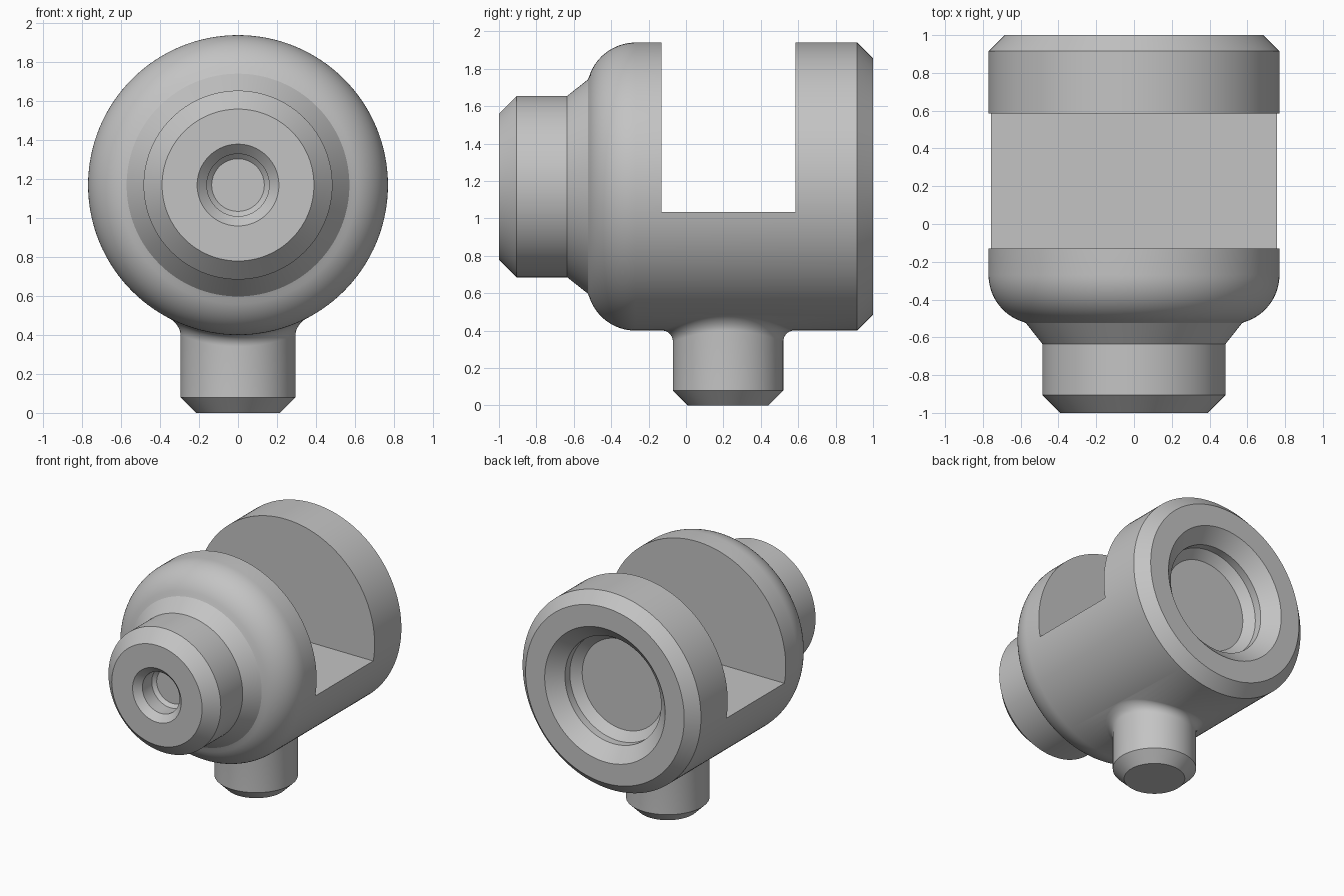
import bpy, bmesh
from math import sin, cos, pi, sqrt

cube = bpy.data.objects.get("Cube")
if cube:
    bpy.data.objects.remove(cube, do_unlink=True)

SEG = 128
AXIS_Z, BODY_R = 1.17, 0.77
STEM_R, STEM_Y, FILLET = 0.295, 0.225, 0.06

grey = bpy.data.materials.new("light grey")
grey.use_nodes = True
grey.diffuse_color = (0.55, 0.55, 0.55, 1)
grey.node_tree.nodes["Principled BSDF"].inputs["Base Color"].default_value = (0.55, 0.55, 0.55, 1)


def loft(name, rows):
    """Closed solid from equal-length rings of points, capped at both ends."""
    bm = bmesh.new()
    rings = [[bm.verts.new(p) for p in row] for row in rows]
    for a, b in zip(rings, rings[1:]):
        for i in range(len(a)):
            j = (i + 1) % len(a)
            bm.faces.new((a[i], a[j], b[j], b[i]))
    bm.faces.new(rings[0])
    bm.faces.new(rings[-1])
    bmesh.ops.recalc_face_normals(bm, faces=bm.faces)
    mesh = bpy.data.meshes.new(name)
    bm.to_mesh(mesh)
    bm.free()
    mesh.materials.append(grey)
    obj = bpy.data.objects.new(name, mesh)
    bpy.context.collection.objects.link(obj)
    return obj


ANGLES = [2 * pi * i / SEG for i in range(SEG)]


def combine(target, tool, operation):
    mod = target.modifiers.new(tool.name, "BOOLEAN")
    mod.object, mod.operation, mod.solver = tool, operation, "EXACT"
    bpy.context.view_layer.objects.active = target
    bpy.ops.object.modifier_apply(modifier=mod.name)
    bpy.data.objects.remove(tool, do_unlink=True)


# Turned body: front bore, nose, shoulder, barrel and rear recess in one profile
front_bore = [(-0.81, 0.135), (-0.835, 0.16), (-0.95, 0.16), (-1, 0.21)]
nose = [(-1, 0.39), (-0.905, 0.485), (-0.635, 0.485), (-0.525, 0.572)]
shoulder = [(-0.27 - 0.26 * cos(a), 0.51 + 0.26 * sin(a))
            for a in (0.233 + (pi / 2 - 0.233) * k / 16 for k in range(1, 17))]
barrel = [(0.915, BODY_R), (1, 0.685)]
rear_recess = [(1, 0.52), (0.9, 0.415), (0.84, 0.415), (0.78, 0.35)]
profile = front_bore + nose + shoulder + barrel + rear_recess
body = loft("valve_body", [[(r * cos(t), y, AXIS_Z + r * sin(t)) for t in ANGLES]
                           for y, r in profile])

# Slot across the upper half
x, y0, y1, z0, z1 = 1.0, -0.13, 0.585, 1.035, 2.2
slot = loft("slot_cutter", [[(-x, y0, z), (x, y0, z), (x, y1, z), (-x, y1, z)]
                            for z in (z0, z1)])
slot.hide_render = True
combine(body, slot, "DIFFERENCE")


# Stem with chamfered foot and a fillet that follows the barrel
def ring(r, height):
    return [(r * cos(t), STEM_Y + r * sin(t), height(r * cos(t))) for t in ANGLES]


def barrel_under(px):
    return AXIS_Z - sqrt(BODY_R ** 2 - px ** 2)


rows = [ring(STEM_R - 0.08, lambda px: 0), ring(STEM_R, lambda px: 0.08)]
for k in range(11):
    a = pi / 2 * k / 10
    drop = FILLET * (1 - sin(a)) - 0.001
    rows.append(ring(STEM_R + FILLET * (1 - cos(a)), lambda px, d=drop: barrel_under(px) - d))
rows.append(ring(STEM_R, lambda px: 0.75))
stem = loft("stem", rows)
combine(body, stem, "UNION")

# Smooth curved surfaces, keep machined edges crisp
bpy.ops.object.select_all(action="DESELECT")
body.select_set(True)
bpy.context.view_layer.objects.active = body
bpy.ops.object.shade_smooth_by_angle(angle=0.42)
